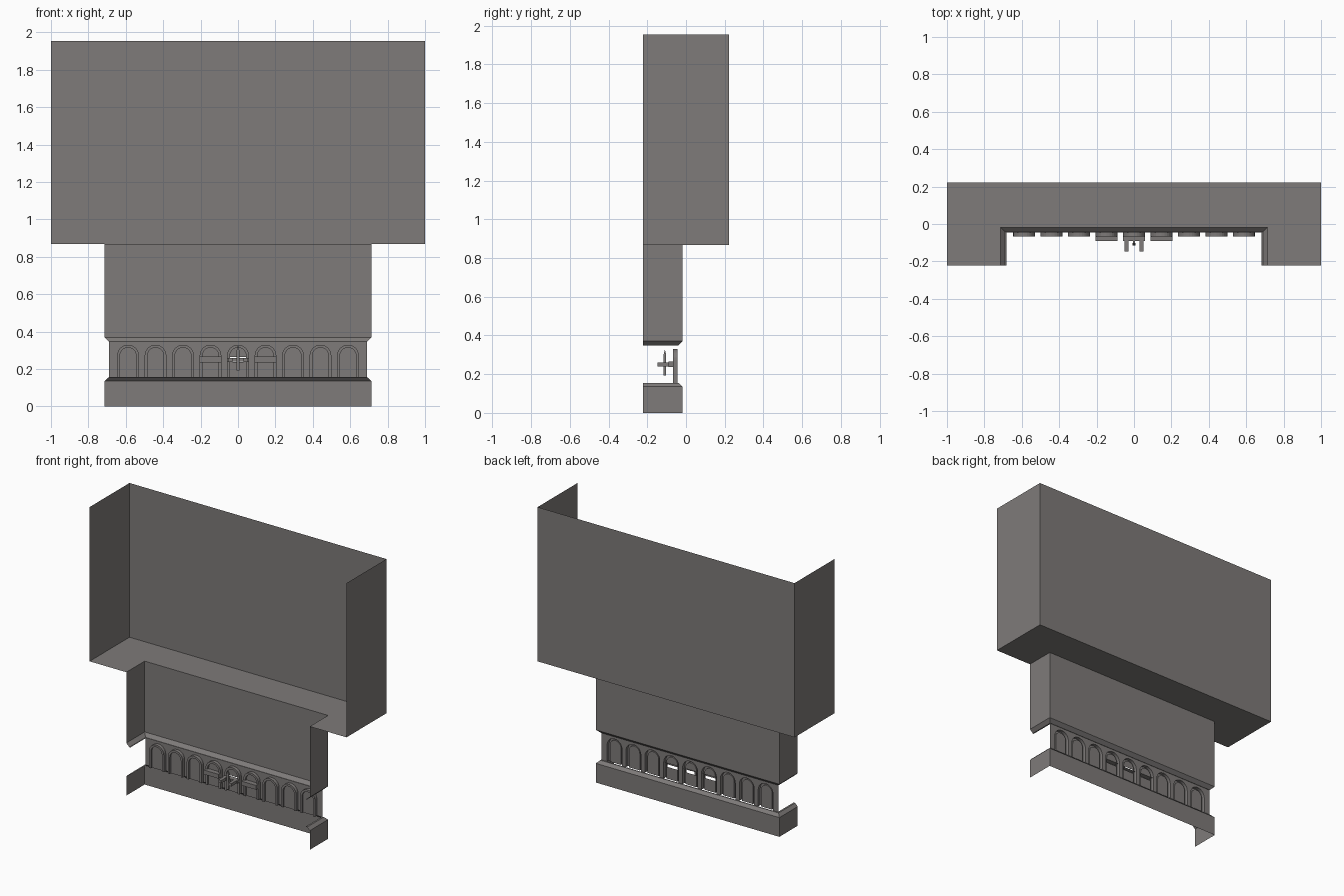
import bpy, bmesh, math

if "Cube" in bpy.data.objects:
    bpy.data.objects.remove(bpy.data.objects["Cube"])

stone = bpy.data.materials.new("warm_grey_stone")
stone.diffuse_color = (0.21, 0.197, 0.192, 1)
stone.use_nodes = True
stone.node_tree.nodes["Principled BSDF"].inputs["Base Color"].default_value = stone.diffuse_color

FRONT = -0.222                       # open front edge of the shell
WALL, FACE, PANE = -0.045, -0.068, -0.055   # window wall, frame face, pane depths
Z0, Z1 = 0.155, 0.347                # arcade bottom and top
PITCH, R_OUT, R_IN, SPRING = 0.147, 0.058, 0.043, 0.272
SLOT0, SLOT1 = 0.238, 0.264          # slot behind the balconies


def make(name, faces):
    """Object from a list of polygons given as coordinate tuples."""
    bm = bmesh.new()
    for f in faces:
        bm.faces.new([bm.verts.new(p) for p in f])
    bmesh.ops.remove_doubles(bm, verts=bm.verts, dist=1e-5)
    bmesh.ops.recalc_face_normals(bm, faces=bm.faces)
    me = bpy.data.meshes.new(name)
    bm.to_mesh(me)
    bm.free()
    me.materials.append(stone)
    ob = bpy.data.objects.new(name, me)
    bpy.context.collection.objects.link(ob)
    return ob


def u_shell(name, profile):
    """Sweep (half width, back y, z) stations as a U open to the front."""
    rows = [[(-h, FRONT, z), (-h, y, z), (h, y, z), (h, FRONT, z)]
            for h, y, z in profile]
    make(name, [(a[i], a[i + 1], b[i + 1], b[i])
                for a, b in zip(rows, rows[1:]) for i in range(3)])


def box(x0, x1, y0, y1, z0, z1, open_sides=False):
    """Box faces; open_sides leaves out the bottom and back."""
    f = [[(x0, y0, z0), (x1, y0, z0), (x1, y0, z1), (x0, y0, z1)],
         [(x0, y0, z1), (x1, y0, z1), (x1, y1, z1), (x0, y1, z1)],
         [(x0, y0, z0), (x0, y1, z0), (x0, y1, z1), (x0, y0, z1)],
         [(x1, y0, z0), (x1, y1, z0), (x1, y1, z1), (x1, y0, z1)]]
    if not open_sides:
        f += [[(x0, y0, z0), (x1, y0, z0), (x1, y1, z0), (x0, y1, z0)],
              [(x0, y1, z0), (x1, y1, z0), (x1, y1, z1), (x0, y1, z1)]]
    return f


def arch(cx, r, y, n=12):
    """Round-headed arch outline from bottom left to bottom right."""
    pts = [(cx - r, y, Z0)]
    pts += [(cx - r * math.cos(math.pi * i / n), y,
             SPRING + r * math.sin(math.pi * i / n)) for i in range(n + 1)]
    return pts + [(cx + r, y, Z0)]


def strip(a, b):
    return [(a[i], a[i + 1], b[i + 1], b[i]) for i in range(len(a) - 1)]


def wall_quad(x0, x1):
    return [(x0, WALL, Z0), (x1, WALL, Z0), (x1, WALL, Z1), (x0, WALL, Z1)]


# Main shells
u_shell("upper_wall", [(1, 0.222, 1.953), (1, 0.222, 0.868), (0.714, -0.018, 0.868)])
u_shell("lower_wall", [(0.714, -0.018, 0.868), (0.714, -0.018, 0.37),
                       (0.69, -0.042, Z1), (0.682, WALL, Z1)])
u_shell("base_wall", [(0.714, -0.018, 0), (0.714, -0.018, 0.135),
                      (0.694, -0.038, Z0), (0.682, WALL, Z0)])

# Arcade of nine framed windows
wall, frames, panes = [], [], []
for k in range(-4, 5):
    c = k * PITCH
    outer, rim = arch(c, R_OUT, WALL), arch(c, R_OUT, FACE)
    inner, back = arch(c, R_IN, FACE), arch(c, R_IN, PANE)
    head = outer[1:-1]
    wall += strip(head, [(p[0], WALL, Z1) for p in head])
    wall += [wall_quad(c - PITCH / 2, c - R_OUT), wall_quad(c + R_OUT, c + PITCH / 2)]
    frames += strip(outer, rim) + strip(rim, inner) + strip(inner, back)
    if abs(k) < 2:                   # slotted pane behind a balcony
        l, r = c - R_IN, c + R_IN
        panes.append([(l, PANE, Z0), (r, PANE, Z0), (r, PANE, SLOT0), (l, PANE, SLOT0)])
        panes.append([(l, PANE, SLOT1)] + back[1:-1] + [(r, PANE, SLOT1)])
    else:
        panes.append(back)
end = 4.5 * PITCH
wall += [wall_quad(-0.69, -end), wall_quad(end, 0.69)]
make("arcade_wall", wall)
make("window_frames", frames)
make("window_panes", panes)

# Balconies on the middle three windows
for k, name in zip((-1, 0, 1), ("left_balcony", "middle_balcony", "right_balcony")):
    c = k * PITCH
    make(name, box(c - R_OUT, c + R_OUT, -0.09, PANE, 0.24 if k == 0 else 0.236,
                   0.259 if k == 0 else 0.266, True))

# Two brackets reaching forward from the middle balcony
for s, name in ((-1, "left_bracket"), (1, "right_bracket")):
    make(name, box(s * 0.04 - 0.011, s * 0.04 + 0.011, -0.146, -0.088, 0.239, 0.26))

# Pointed upright pole in front of the middle window
w, y, zb, zm, zt = 0.007, -0.109, 0.192, 0.3, 0.328
ring = [(-w, y - w), (w, y - w), (w, y + w), (-w, y + w)]
pole = box(-w, w, y - w, y + w, zb, zm)
del pole[1]                          # the tip replaces the flat top
for i in range(4):
    a, b = ring[i], ring[(i + 1) % 4]
    pole.append([(*a, zm), (*b, zm), (0, y, zt)])
make("pointed_pole", pole)
make("pole_mount", box(-0.006, 0.006, y + w, -0.088, 0.243, 0.256))
